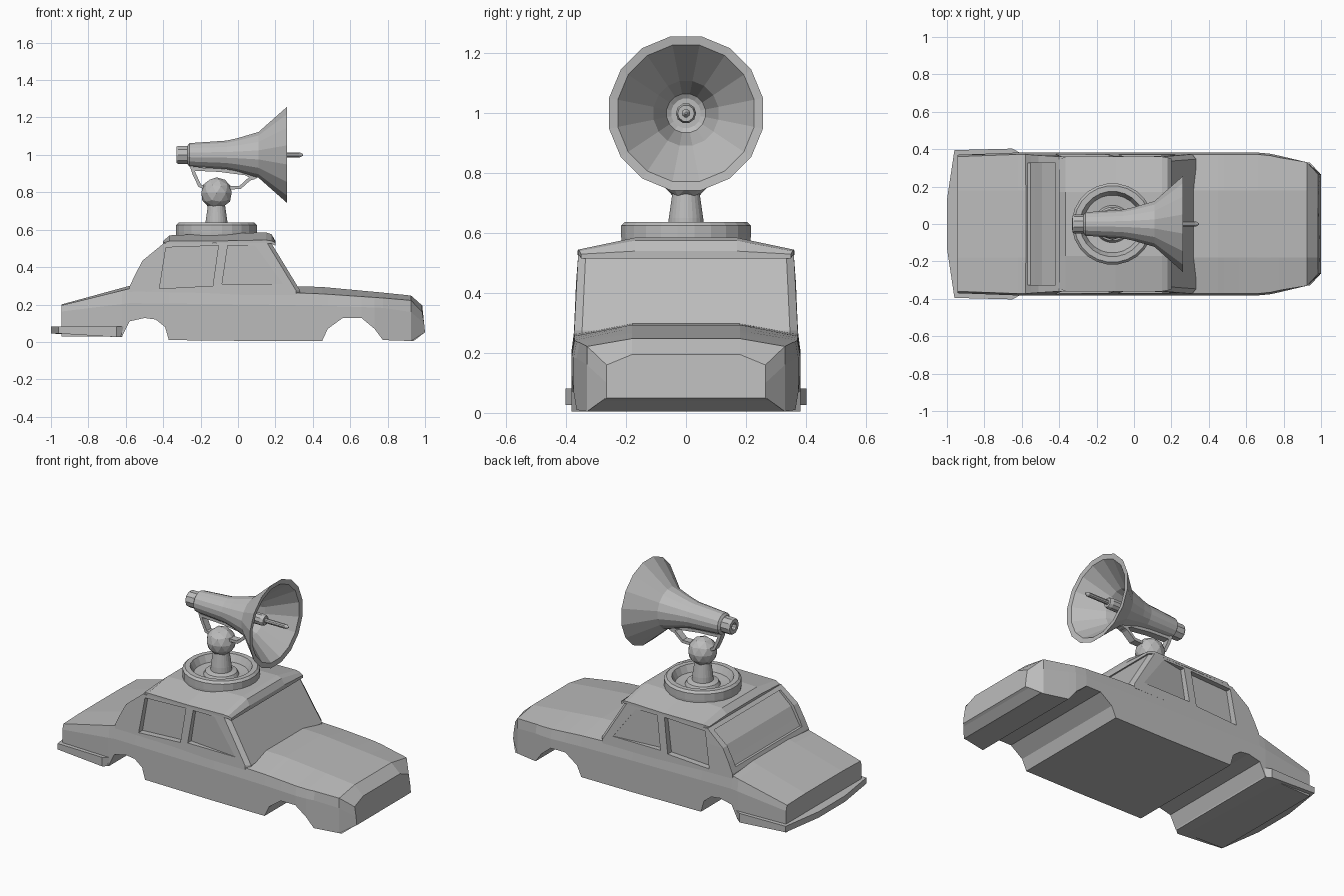
import bpy, bmesh, math
from mathutils import Matrix, Vector

if "Cube" in bpy.data.objects:
    bpy.data.objects.remove(bpy.data.objects["Cube"])

grey = bpy.data.materials.new("plain grey")
grey.diffuse_color = (0.5, 0.5, 0.5, 1)
grey.use_nodes = True
grey.node_tree.nodes["Principled BSDF"].inputs["Base Color"].default_value = grey.diffuse_color


def finish(name, bm):
    bmesh.ops.recalc_face_normals(bm, faces=bm.faces)
    me = bpy.data.meshes.new(name)
    bm.to_mesh(me)
    bm.free()
    me.materials.append(grey)
    ob = bpy.data.objects.new(name, me)
    bpy.context.collection.objects.link(ob)
    return ob


def loft(name, rings):
    """Skin a list of equal point rings and cap both ends."""
    bm = bmesh.new()
    vs = [[bm.verts.new(p) for p in r] for r in rings]
    n = len(vs[0])
    for a, b in zip(vs, vs[1:]):
        for i in range(n):
            j = (i + 1) % n
            bm.faces.new((a[i], a[j], b[j], b[i]))
    bm.faces.new(vs[0][::-1])
    bm.faces.new(vs[-1])
    return finish(name, bm)


def lathe(name, profile, sides, matrix):
    """Spin (radius, height) points round z, closing both ends at the axis."""
    bm = bmesh.new()
    rings = []
    for r, h in profile:
        rings.append([bm.verts.new((r * math.cos(2 * math.pi * (i + .5) / sides),
                                    r * math.sin(2 * math.pi * (i + .5) / sides), h))
                      for i in range(sides)])
    for a, b in zip(rings, rings[1:]):
        for i in range(sides):
            j = (i + 1) % sides
            bm.faces.new((a[i], a[j], b[j], b[i]))
    bm.faces.new(rings[0][::-1])
    bm.faces.new(rings[-1])
    bm.transform(matrix)
    return finish(name, bm)


def lerp(table, x):
    for (a, p), (b, q) in zip(table, table[1:]):
        if x <= b:
            return p + (q - p) * max(0, (x - a) / (b - a))
    return table[-1][1]


def section(x, half):
    return [(x, y, z) for y, z in half] + [(x, -y, z) for y, z in reversed(half)]


# Lower body: underside height along x, with arches running right across
under = [(-.945, .03), (-.62, .03), (-.58, .11), (-.5, .128), (-.44, .12), (-.39, .08),
         (-.37, .01), (.1, .005), (.45, .005), (.48, .07), (.56, .128), (.66, .128),
         (.73, .07), (.775, .01)]
centre = [(-.945, .2), (-.58, .3), (.33, .305), (.92, .25)]
shoulder = [(-.945, .195), (-.58, .285), (.33, .265), (.92, .225)]
width = [(-.945, .37), (-.62, .382), (.7, .382), (.92, .333)]
rings = []
for x, zb in under:
    w = lerp(width, x)
    zs = lerp(shoulder, x)
    rings.append(section(x, [(w, zb), (w, .13 + (zs - .13) * .5),
                             (w - .01, zs), (.18, lerp(centre, x))]))
rings.append(section(.925, [(.33, .005), (.33, .16), (.33, .222), (.18, .248)]))
nose = section(.985, [(.265, .05), (.265, .1), (.265, .16), (.18, .195)])
rings.append([(1.0 if z < .07 else .995 if z < .13 else .985, y, z) for _, y, z in nose])
loft("lower_body", rings)

# Chin sloping under the nose
loft("nose_chin", [[(.925, s * .33, .005), (.94, s * .33, .005), (.999, s * .265, .052),
                    (.925, s * .265, .052)] for s in (-1, 1)])

# Cabin: bowed slightly at the windscreen
side = [(-.585, .25, .375), (-.58, .295, .373), (-.55, .36, .37), (-.51, .435, .367),
        (-.4, .525, .36), (.155, .53, .36), (.31, .275, .373), (.31, .25, .375)]


def cabin_ring(k, bow):
    return [(x + (bow if x > 0 else 0), w * k, z) for x, z, w in side]


cabin = loft("cabin", [cabin_ring(-1, 0), cabin_ring(-.93, .022), cabin_ring(.93, .022),
                       cabin_ring(1, 0)])


def cut(name, rings):
    c = loft(name, rings)
    c.hide_render = True
    c.hide_viewport = True
    c.display_type = 'WIRE'
    m = cabin.modifiers.new(name, 'BOOLEAN')
    m.object = c
    m.operation = 'DIFFERENCE'
    m.solver = 'EXACT'


# Recessed side windows; the front pair fade out toward the windscreen
rear_win = [(-.42, .285, .335), (-.135, .3, .335), (-.105, .515, .33), (-.385, .505, .33)]
front_win = [(-.085, .31, .337), (.24, .31, .369), (.09, .515, .36), (-.055, .515, .332)]
for s, tag in ((-1, "right"), (1, "left")):
    for label, win in (("rear", rear_win), ("front", front_win)):
        cut(f"{label}_{tag}_window_cutter",
            [[(x, s * y, z) for x, z, y in win], [(x, s * .45, z) for x, z, y in win]])
# Shallow rear screen recess
screen = [(-.553, .32), (-.53, .36), (-.492, .428), (-.41, .5), (-.46, .54), (-.62, .44),
          (-.65, .32)]
cut("rear_screen_cutter", [[(x, s * .325, z) for x, z in screen] for s in (-1, 1)])

# Roof panel overhanging the cabin
roof = [(-.4, .345, .515, .53, .54), (-.365, .36, .525, .54, .57), (-.1, .362, .528, .54, .58),
        (.15, .36, .528, .545, .585), (.18, .355, .525, .54, .575), (.2, .35, .515, .53, .54)]
loft("roof", [section(x, [(w, a), (w, b), (.17, c)]) for x, w, a, b, c in roof])

# Rear bumper wrapping round the tail
bumper = [(-1, .13), (-.96, .395), (-.65, .403), (-.605, .378)]
outline = bumper + [(x, -y) for x, y in reversed(bumper)]
loft("rear_bumper", [[(x - .015 * (x > -.63), y, .045 if x < -.9 else .026) for x, y in outline],
                     [(x, y, .082) for x, y in outline]])

# Turntable with dished centre and neck
at = Matrix.Translation((-.115, 0, 0))
lathe("turntable", [(.215, .54), (.218, .585), (.218, .625), (.205, .638), (.175, .638),
                    (.155, .595), (.1, .59), (.09, .61), (.06, .618), (.058, .65),
                    (.045, .74)], 24, at)

# Swivel ball
bm = bmesh.new()
bmesh.ops.create_icosphere(bm, subdivisions=2, radius=.085,
                           matrix=Matrix.Translation((-.115, 0, .795)))
finish("swivel_ball", bm)

# Horn, hollow at the mouth and at the tail socket
along = Matrix.Translation((0, 0, 1)) @ Matrix.Rotation(math.pi / 2, 4, 'Y')
lathe("horn", [(.05, -.27), (.064, -.26), (.078, -.06), (.092, 0), (.125, .11), (.262, .262),
               (.232, .258), (.11, .11), (.066, -.02), (.05, -.03)], 16, along)
lathe("tail_socket", [(.02, -.29), (.022, -.33), (.045, -.33), (.05, -.32), (.05, -.24)], 10, along)
lathe("horn_core", [(.034, -.05), (.034, .17), (.028, .19), (.014, .19), (.014, .33),
                    (.004, .348)], 10, along)


# Bracket strips joining the ball to the horn
def strip(name, pts, t=.018, w=.022):
    rings = []
    for i, p in enumerate(pts):
        d = (Vector(pts[min(i + 1, len(pts) - 1)]) - Vector(pts[max(i - 1, 0)])).normalized()
        nx, nz = -d.y * t / 2, d.x * t / 2
        rings.append([(p[0] + nx, -w, p[1] + nz), (p[0] + nx, w, p[1] + nz),
                      (p[0] - nx, w, p[1] - nz), (p[0] - nx, -w, p[1] - nz)])
    loft(name, rings)


strip("bracket_rear", [(-.25, .945), (-.235, .9), (-.205, .835), (-.15, .815)])
strip("bracket_front", [(-.08, .825), (.01, .825), (.06, .87), (.1, .885)])
strip("bracket_top", [(-.25, .925), (-.1, .918), (.04, .9), (.09, .875)])
